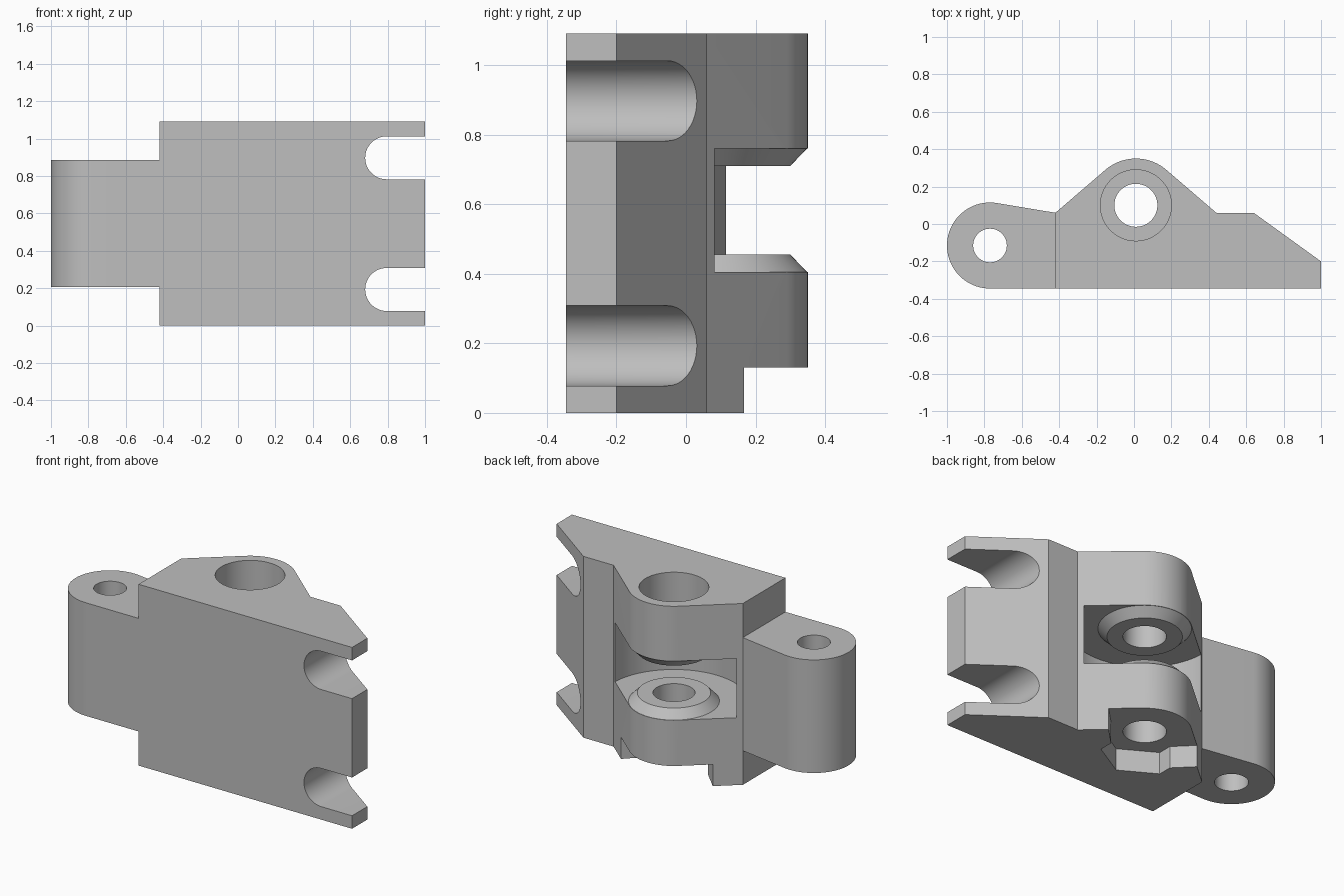
import bpy
import bmesh
from math import pi, sin, cos, radians
from mathutils import Matrix, Vector

cube = bpy.data.objects.get("Cube")
if cube:
    bpy.data.objects.remove(cube, do_unlink=True)

grey = bpy.data.materials.new("plain_grey")
grey.use_nodes = True
grey.diffuse_color = (0.52, 0.52, 0.52, 1)
grey.node_tree.nodes["Principled BSDF"].inputs["Base Color"].default_value = (0.52, 0.52, 0.52, 1)

PIVOT = Vector((0.01, 0.10))   # axis of the main bore
LUG = Vector((-0.77, -0.115))  # axis of the lug hole


def arc(center, radius, start, end, steps=24):
    angles = [radians(start + (end - start) * i / steps) for i in range(steps + 1)]
    return [(center[0] + radius * cos(a), center[1] + radius * sin(a)) for a in angles]


def finish(name, bm):
    bmesh.ops.recalc_face_normals(bm, faces=bm.faces)
    mesh = bpy.data.meshes.new(name)
    bm.to_mesh(mesh)
    bm.free()
    mesh.materials.append(grey)
    obj = bpy.data.objects.new(name, mesh)
    bpy.context.collection.objects.link(obj)
    return obj


def prism(name, outline, low, high, along_y=False):
    """Extrude a flat outline along z, or along y when the outline is in x and z."""
    def place(p, h):
        return (p[0], h, p[1]) if along_y else (p[0], p[1], h)
    bm = bmesh.new()
    face = bm.faces.new([bm.verts.new(place(p, low)) for p in outline])
    grown = bmesh.ops.extrude_face_region(bm, geom=[face])["geom"]
    shift = Vector(place((0, 0), high - low))
    bmesh.ops.translate(bm, vec=shift, verts=[g for g in grown if isinstance(g, bmesh.types.BMVert)])
    return finish(name, bm)


def lathe(name, center, profile, steps=72):
    """Turn a (radius, z) profile into a solid of revolution."""
    bm = bmesh.new()
    rings = []
    for radius, z in profile:
        rings.append([bm.verts.new((*p, z)) for p in arc(center, radius, 0, 360, steps)[:-1]])
    for a, b in zip(rings, rings[1:]):
        for i in range(steps):
            j = (i + 1) % steps
            bm.faces.new((a[i], a[j], b[j], b[i]))
    bm.faces.new(rings[0])
    bm.faces.new(rings[-1])
    return finish(name, bm)


def cut(target, cutter):
    cutter.hide_render = True
    mod = target.modifiers.new("cut", "BOOLEAN")
    mod.operation = "DIFFERENCE"
    mod.solver = "EXACT"
    mod.object = cutter
    bpy.context.view_layer.update()
    graph = bpy.context.evaluated_depsgraph_get()
    mesh = bpy.data.meshes.new_from_object(target.evaluated_get(graph))
    target.modifiers.clear()
    target.data = mesh
    bpy.data.objects.remove(cutter, do_unlink=True)


# Main block with a rounded hump around the bore
block = prism("main_block", [(-0.42, -0.345), (1, -0.345), (1, -0.2), (0.64, 0.06), (0.44, 0.06)]
              + arc(PIVOT, 0.25, 49.3, 130.7) + [(-0.42, 0.06)], 0, 1.09)

# Round gap across the hump, leaving a bevelled boss above and below
cut(block, lathe("gap_cutter", PIVOT, [(0.2, 0.455), (0.248, 0.405), (0.405, 0.405),
                                       (0.405, 0.76), (0.248, 0.76), (0.2, 0.71)]))

# Stepped bore: wide at the top, narrow below
cut(block, lathe("bore_cutter", PIVOT, [(0.115, -0.1), (0.115, 0.88), (0.19, 0.88), (0.19, 1.2)]))

# Six-sided nut pocket underneath, flaring open to the back
px, py = PIVOT
pocket = [(px, py - 0.235), (px + 0.203, py - 0.118), (px + 0.203, py - 0.035),
          (px + 0.5, py + 0.262), (px + 0.5, 0.5), (px - 0.5, 0.5),
          (px - 0.5, py + 0.262), (px - 0.203, py - 0.035), (px - 0.203, py - 0.118)]
cut(block, prism("nut_cutter", pocket, -0.1, 0.13))

# Two round-ended slots open at the thin end
for z in (0.193, 0.897):
    slot = arc((0.795, z), 0.115, 90, 270) + [(1.2, z - 0.115), (1.2, z + 0.115)]
    cut(block, prism("slot_cutter", slot, -0.6, 0.5, along_y=True))

# Side lug with its own hole
lug = prism("side_lug", [(-0.42, 0.06)] + arc(LUG, 0.23, 80, 270, 40) + [(-0.42, -0.345)], 0.205, 0.885)
cut(lug, lathe("lug_cutter", LUG, [(0.09, 0), (0.09, 1.2)], 48))

# Smooth the round walls and keep the edges sharp
bpy.ops.object.select_all(action="DESELECT")
for obj in (block, lug):
    obj.select_set(True)
bpy.context.view_layer.objects.active = block
bpy.ops.object.shade_smooth_by_angle(angle=radians(25))
